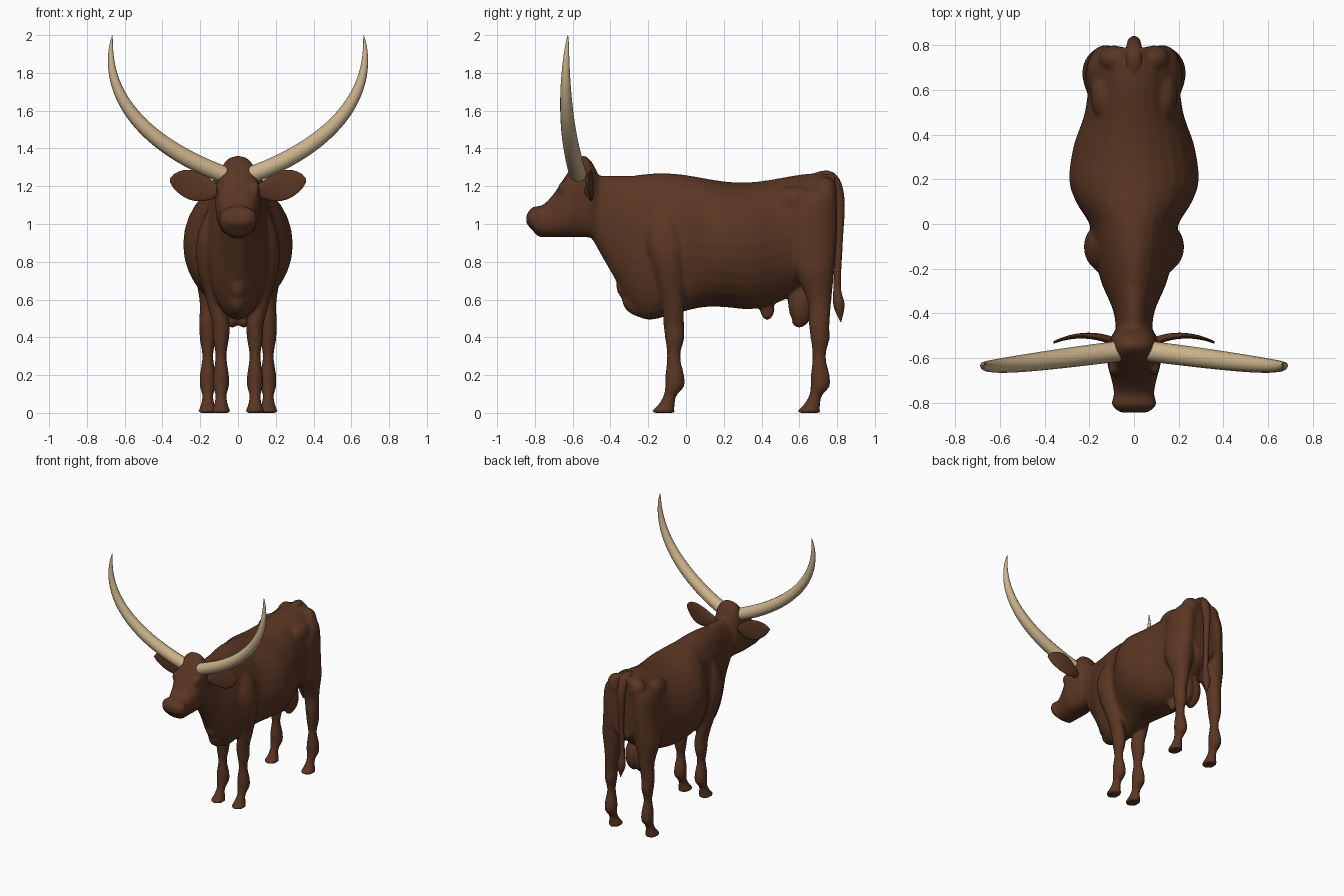
import bpy, bmesh
from math import sin, cos, pi, copysign
from mathutils import Matrix, Vector

if "Cube" in bpy.data.objects:
    bpy.data.objects.remove(bpy.data.objects["Cube"], do_unlink=True)


def material(name, colour):
    mat = bpy.data.materials.new(name)
    mat.use_nodes = True
    mat.diffuse_color = colour
    mat.node_tree.nodes["Principled BSDF"].inputs["Base Color"].default_value = colour
    return mat


brown_hide = material("brown hide", (.102, .037, .017, 1))
horn_tan = material("horn tan", (.6, .45, .26, 1))


def spline(rows, steps=6):
    """Smoothly interpolate between rows of numbers."""
    result = []
    for i in range(len(rows) - 1):
        before, start = rows[max(i - 1, 0)], rows[i]
        end, after = rows[i + 1], rows[min(i + 2, len(rows) - 1)]
        for step in range(steps):
            t = step / steps
            result.append([
                q + t / 2 * (r - p + t * (2 * p - 5 * q + 4 * r - s + t * (3 * q - p - 3 * r + s)))
                for p, q, r, s in zip(before, start, end, after)])
    return result + [list(rows[-1])]


def loft(bm, axis, rows, side=1, roundness=1, sides=28):
    """Skin oval rings: position on axis, low edge, high edge, centre, half width."""
    rings = []
    for position, low, high, centre, half in rows:
        ring = []
        for k in range(sides):
            angle = 2 * pi * k / sides
            c, s = (copysign(abs(v) ** roundness, v) for v in (cos(angle), sin(angle)))
            across = centre + half * c
            along = (low + high) / 2 + (high - low) / 2 * s
            point = {"Y": (across * side, position, along),
                     "Z": (across * side, along, position),
                     "X": (position * side, across, along)}[axis]
            ring.append(bm.verts.new(point))
        rings.append(ring)
    for first, second in zip(rings, rings[1:]):
        for k in range(sides):
            following = (k + 1) % sides
            bm.faces.new((first[k], first[following], second[following], second[k]))
    bm.faces.new(rings[0])
    bm.faces.new(rings[-1])


def blob(bm, centre, radii):
    matrix = Matrix.Translation(centre) @ Matrix.Diagonal((*radii, 1))
    bmesh.ops.create_uvsphere(bm, u_segments=24, v_segments=16, radius=1, matrix=matrix)


def finish(bm, name, mat):
    bmesh.ops.recalc_face_normals(bm, faces=bm.faces)
    for face in bm.faces:
        face.smooth = True
    mesh = bpy.data.meshes.new(name)
    bm.to_mesh(mesh)
    bm.free()
    mesh.materials.append(mat)
    obj = bpy.data.objects.new(name, mesh)
    bpy.context.collection.objects.link(obj)
    return obj


def tube(name, points, mat, mirrored=False):
    """Round tapering tube through points given as x, y, z, radius."""
    curve = bpy.data.curves.new(name, "CURVE")
    curve.dimensions = "3D"
    curve.bevel_depth = 1
    curve.bevel_resolution = 5
    curve.use_fill_caps = True
    path = curve.splines.new("POLY")
    path.points.add(len(points) - 1)
    for target, (x, y, z, radius) in zip(path.points, points):
        target.co = (x, y, z, 1)
        target.radius = radius
    path.use_smooth = True
    curve.materials.append(mat)
    obj = bpy.data.objects.new(name, curve)
    bpy.context.collection.objects.link(obj)
    if mirrored:
        obj.modifiers.new("mirror", "MIRROR")
    bpy.ops.object.select_all(action="DESELECT")
    obj.select_set(True)
    bpy.context.view_layer.objects.active = obj
    bpy.ops.object.convert(target="MESH")


bm = bmesh.new()

# Torso and neck: y, underside, half width, with a gently swaying back line
trunk = spline([
    (-.54, 1, .08), (-.4, .75, .09), (-.25, .51, .15), (-.1, .51, .18), (0, .54, .2),
    (.1, .56, .26), (.2, .56, .29), (.35, .55, .27), (.5, .59, .22), (.7, .71, .19), (.79, .78, .13)])
loft(bm, "Y", [(y, low, 1.245 + .025 * cos(7.4 * max(y + .13, -.15)), 0, half)
               for y, low, half in trunk])

# Head: y, forehead line, half width, with a level jaw rising at the lips
skull = spline([
    (-.46, 1.25, .07), (-.5, 1.33, .1), (-.55, 1.36, .11), (-.62, 1.28, .12),
    (-.7, 1.16, .1), (-.76, 1.1, .09), (-.81, 1.09, .1), (-.845, 1.05, .06)])
loft(bm, "Y", [(y, .93 + 1.1 * max(0, -.78 - y), high, 0, half) for y, high, half in skull],
     roundness=.8)

# Legs: z, front edge, rear edge, sideways centre
shin = [(.47, -.12, -.01), (.39, -.11, -.01), (.3, -.1, -.03), (.2, -.11, -.01), (.14, -.11, -.01),
        (.09, -.12, -.05), (.04, -.15, -.06), (.01, -.18, -.06), (0, -.17, -.06)]
shoulder = [(1.15, -.15, -.05, .08), (.95, -.22, 0, .12), (.8, -.19, 0, .14), (.6, -.13, -.01, .12)]
thigh = [(1.2, .64, .79, .08), (1.1, .55, .8, .12), (.95, .52, .8, .13), (.8, .55, .79, .14),
         (.6, .64, .77, .15)]


def leg(upper, foot_x, foot_y, side):
    lower = [(z, front + foot_y, rear + foot_y, foot_x) for z, front, rear in shin]
    loft(bm, "Z", [(z, front, rear, x, min(.09, .42 * (rear - front)))
                   for z, front, rear, x in spline(upper + lower)], side)


for side in (1, -1):
    leg(shoulder, .09, 0, side)
    leg(thigh, .16, .77, side)
    # Hip bone, pin bone, brow and nostril
    blob(bm, (side * .13, .58, 1.12), (.065, .12, .08))
    blob(bm, (side * .09, .74, 1.17), (.07, .06, .08))
    blob(bm, (side * .095, -.64, 1.19), (.02, .04, .04))
    blob(bm, (side * .05, -.8, 1.04), (.04, .04, .04))
    # Udder half and teat
    blob(bm, (side * .03, .61, .58), (.06, .07, .12))
    blob(bm, (side * .03, .6, .48), (.03, .04, .03))

# Dewlap and belly fold
blob(bm, (0, -.2, .6), (.07, .14, .1))
blob(bm, (0, -.29, .67), (.05, .08, .08))
blob(bm, (0, .43, .55), (.03, .04, .06))

# Fuse the overlapping forms into one skin
body = finish(bm, "body", brown_hide)
skin = body.modifiers.new("skin", "REMESH")
skin.mode = "VOXEL"
skin.voxel_size = .01
skin.use_smooth_shade = True
soften = body.modifiers.new("soften", "SMOOTH")
soften.factor = .5
soften.iterations = 9

# Leaf-shaped ears, cupped and thinning to the tip
bm = bmesh.new()
leaf = []
for k in range(17):
    t = k / 16
    middle, half = 1.17 + .06 * t, .01 + .07 * sin(pi * t ** 1.2) ** .7
    leaf.append((.08 + .28 * t, middle - half, middle + half, -.5 - .03 * (2 * t - 1) ** 2, .02 - .014 * t))
for side in (1, -1):
    loft(bm, "X", leaf, side)
finish(bm, "ears", brown_hide)

# Horns sweep out and up along one cubic arc
root, outward, upward, tip = map(Vector, (
    (.07, -.57, 1.26), (.4, -.61, 1.38), (.73, -.66, 1.62), (.665, -.625, 2)))
sweep = []
for k in range(41):
    t = k / 40
    u = 1 - t
    point = root * u**3 + outward * 3 * u * u * t + upward * 3 * u * t * t + tip * t**3
    sweep.append((*point, .001 + .045 * (1 - t * t) ** .7))
tube("horns", sweep, horn_tan, mirrored=True)

# Tail ending in a tuft: y, z, radius
tail = spline([(.66, 1.22, .04), (.76, 1.24, .04), (.81, 1.13, .03), (.81, .9, .02),
               (.8, .67, .02), (.81, .57, .03), (.82, .48, .002)])
tube("tail", [(0, *row) for row in tail], brown_hide)
